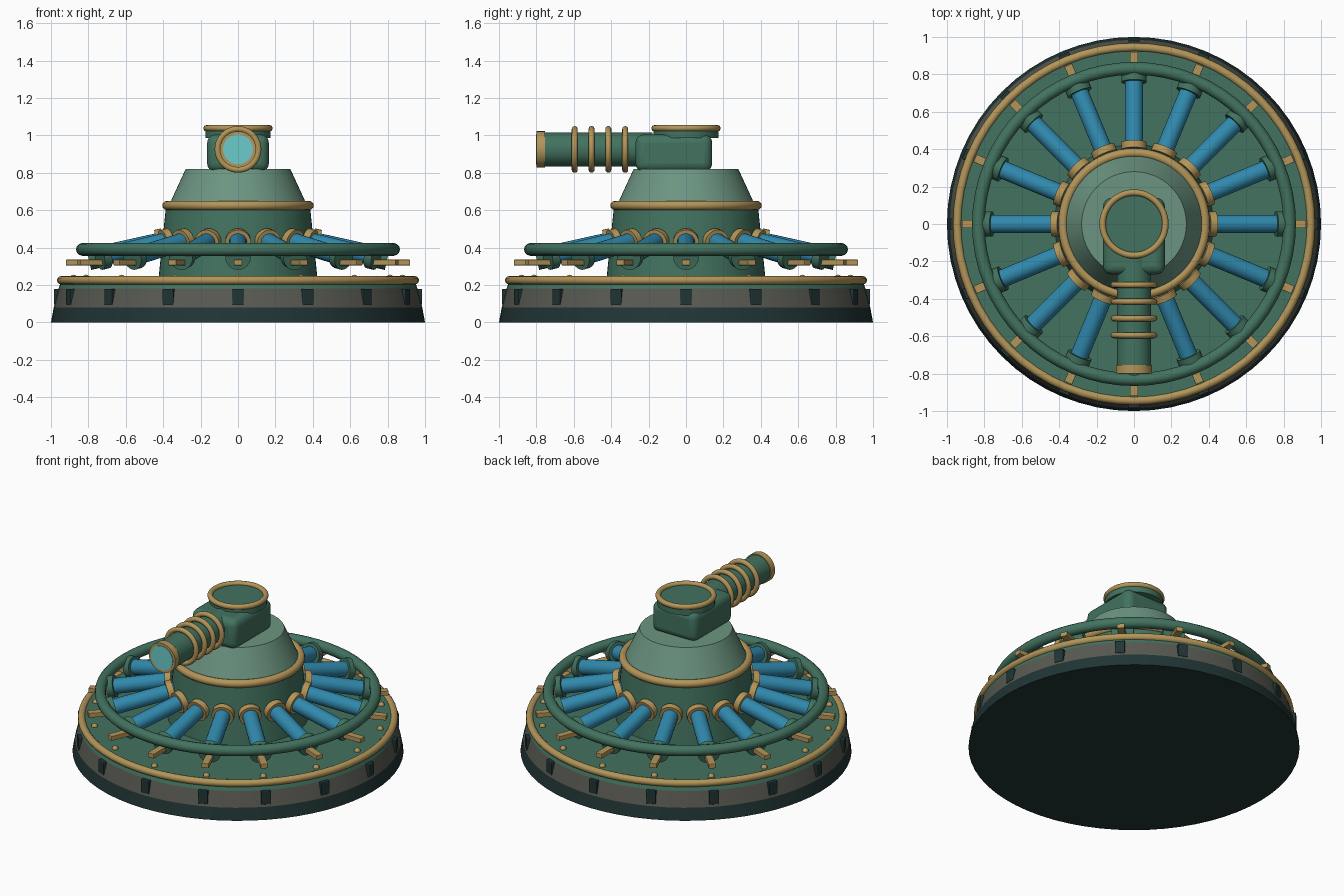
import bpy, math
from mathutils import Vector, Matrix

if "Cube" in bpy.data.objects:
    bpy.data.objects.remove(bpy.data.objects["Cube"])

N = 16


def mat(name, r, g, b):
    m = bpy.data.materials.new(name)
    m.diffuse_color = (r, g, b, 1)
    m.use_nodes = True
    m.node_tree.nodes["Principled BSDF"].inputs["Base Color"].default_value = m.diffuse_color
    return m


GREEN = mat("green", 0.055, 0.17, 0.115)
PALE = mat("pale_green", 0.15, 0.30, 0.22)
DARK = mat("dark_green", 0.015, 0.035, 0.035)
GREY = mat("warm_grey", 0.10, 0.10, 0.085)
GOLD = mat("brass", 0.45, 0.30, 0.10)
BLUE = mat("blue", 0.03, 0.25, 0.42)
LENS = mat("lens", 0.15, 0.60, 0.60)


def finish(name, m, smooth=True):
    o = bpy.context.object
    o.name = name
    o.data.materials.append(m)
    if smooth:
        bpy.ops.object.shade_smooth_by_angle(angle=math.radians(35))
    return o


def frustum(name, m, r1, r2, z1, z2, seg=64):
    bpy.ops.mesh.primitive_cone_add(vertices=seg, radius1=r1, radius2=r2, depth=z2 - z1,
                                    location=(0, 0, (z1 + z2) / 2))
    return finish(name, m)


def rod(name, m, a, b, r, seg=24):
    a, b = Vector(a), Vector(b)
    bpy.ops.mesh.primitive_cylinder_add(vertices=seg, radius=r, depth=(b - a).length,
                                        location=(a + b) / 2,
                                        rotation=(b - a).to_track_quat('Z', 'Y').to_euler())
    return finish(name, m)


def ring(name, m, major, minor, loc, rot=(0, 0, 0), seg=64):
    bpy.ops.mesh.primitive_torus_add(major_radius=major, minor_radius=minor, major_segments=seg,
                                     minor_segments=12, location=loc, rotation=rot)
    return finish(name, m)


def box(name, m, size, loc, bevel=0.0, rot=(0, 0, 0)):
    bpy.ops.mesh.primitive_cube_add(size=1, location=loc, rotation=rot)
    o = bpy.context.object
    o.data.transform(Matrix.Diagonal((*size, 1)))
    if bevel:
        b = o.modifiers.new("bevel", 'BEVEL')
        b.width, b.segments = bevel, 4
    return finish(name, m, bevel > 0.02)


def around(o):
    # linked copies spaced evenly around the z axis
    bpy.context.view_layer.update()
    base = o.matrix_world.copy()
    for i in range(1, N):
        c = o.copy()
        bpy.context.collection.objects.link(c)
        c.matrix_world = Matrix.Rotation(2 * math.pi * i / N, 4, 'Z') @ base


# stepped base
frustum("base_foot", DARK, 1.0, 0.985, 0, 0.08)
frustum("base_band", GREY, 0.985, 0.96, 0.08, 0.18)
frustum("base_deck", GREEN, 0.96, 0.94, 0.18, 0.235)
ring("deck_rim", GOLD, 0.945, 0.023, (0, 0, 0.225))

# central body
frustum("lower_body", GREEN, 0.425, 0.385, 0.235, 0.62)
frustum("upper_body", PALE, 0.372, 0.28, 0.62, 0.82)
ring("body_ring", GOLD, 0.38, 0.025, (0, 0, 0.625))

# radial tubes with collars and end caps
start, end = Vector((0.38, 0, 0.44)), Vector((0.80, 0, 0.347))
at = lambda t: start.lerp(end, t)
around(rod("tube", BLUE, at(0), at(0.95), 0.048))
around(rod("tube_collar", GOLD, at(0.04), at(0.13), 0.068))
around(rod("tube_end_cap", GREEN, at(0.90), at(1.0), 0.068))

# hoop, pegs, deck bolts and base blocks
ring("outer_hoop", GREEN, 0.832, 0.034, (0, 0, 0.39))
around(box("peg", GOLD, (0.14, 0.045, 0.03), (0.85, 0, 0.32), 0.003))
around(box("base_block", DARK, (0.04, 0.06, 0.085), (0.964, 0, 0.137), 0.005))
bpy.ops.mesh.primitive_uv_sphere_add(segments=12, ring_count=8, radius=0.02, location=(0.88, 0, 0.235))
around(finish("deck_bolt", GOLD))

# head and hatch
box("head", GREEN, (0.33, 0.41, 0.20), (0, -0.065, 0.905), 0.045)
frustum("hatch", GREEN, 0.175, 0.175, 0.985, 1.035, 48)
ring("hatch_rim", GOLD, 0.168, 0.017, (0, 0, 1.038), seg=48)

# barrel with rings, muzzle and lens
Z = 0.925
rod("barrel", GREEN, (0, -0.77, Z), (0, -0.18, Z), 0.091, 32)
rod("muzzle", GOLD, (0, -0.80, Z), (0, -0.755, Z), 0.097, 32)
rod("lens", LENS, (0, -0.803, Z), (0, -0.79, Z), 0.08, 32)
for y in (-0.595, -0.505, -0.415, -0.325):
    ring("barrel_ring", GOLD, 0.109, 0.016, (0, y, Z), (math.pi / 2, 0, 0), 40)
